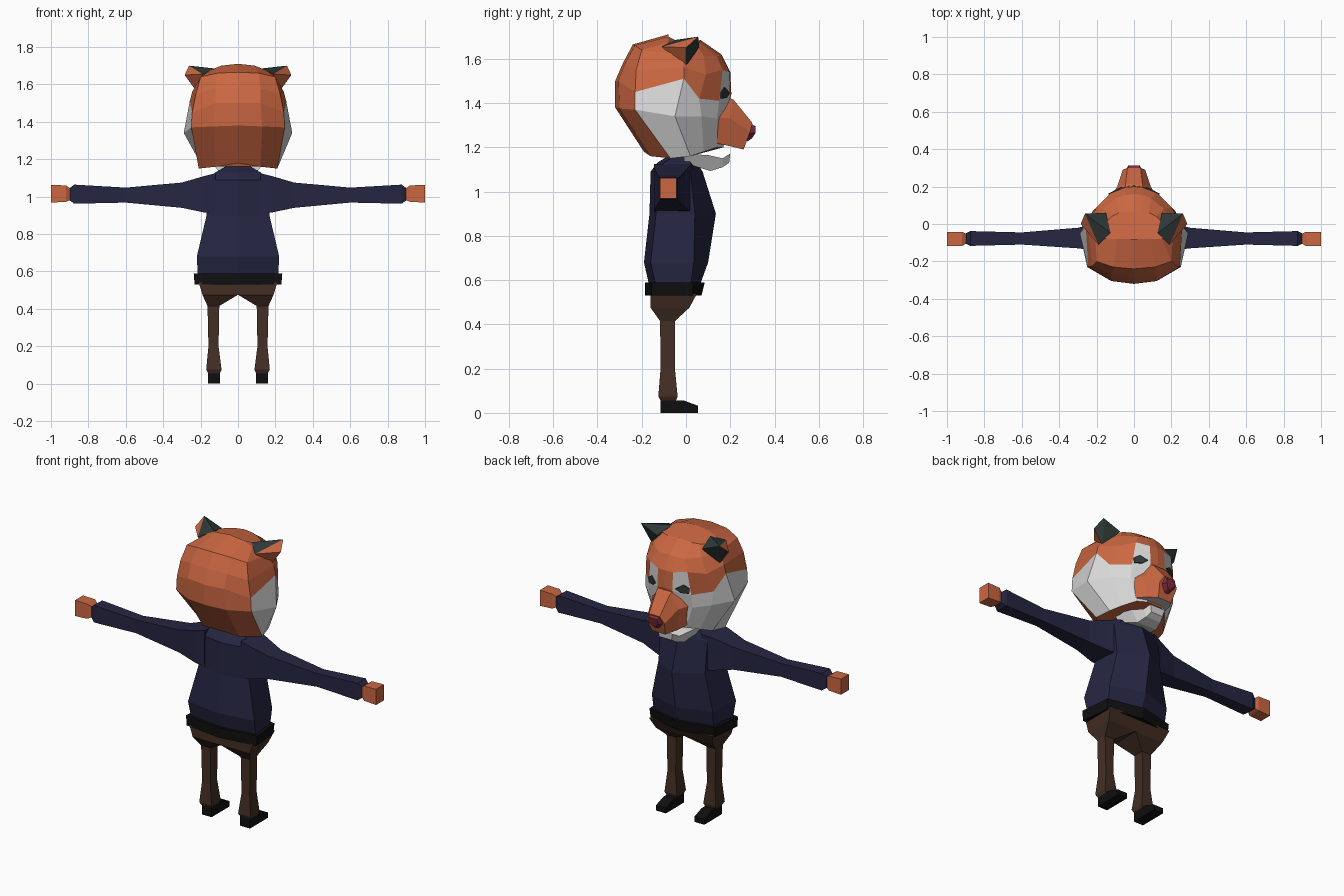
import bpy, bmesh
from mathutils import Vector

if "Cube" in bpy.data.objects:
    bpy.data.objects.remove(bpy.data.objects["Cube"])


def mat(name, r, g, b):
    m = bpy.data.materials.new(name)
    lin = [(c / 255 / 12.92) if c < 11 else ((c / 255 + 0.055) / 1.055) ** 2.4 for c in (r, g, b)]
    m.diffuse_color = (*lin, 1)
    m.use_nodes = True
    m.node_tree.nodes["Principled BSDF"].inputs["Base Color"].default_value = m.diffuse_color
    return m


ORANGE = mat("orange_fur", 203, 103, 66)
WHITE = mat("white_fur", 216, 216, 216)
DARK = mat("dark_fur", 46, 57, 55)
NAVY = mat("navy_cloth", 37, 37, 66)
BROWN = mat("brown_cloth", 68, 47, 36)
BLACK = mat("black_leather", 15, 15, 15)
RED = mat("nose_red", 125, 45, 62)


def make(name, verts, faces, mats, idx=None):
    me = bpy.data.meshes.new(name)
    me.from_pydata([tuple(v) for v in verts], [], faces)
    for m in mats:
        me.materials.append(m)
    for p in me.polygons:
        p.material_index = idx[p.index] if idx else 0
    bm = bmesh.new()
    bm.from_mesh(me)
    bmesh.ops.recalc_face_normals(bm, faces=bm.faces)
    bm.to_mesh(me)
    bm.free()
    ob = bpy.data.objects.new(name, me)
    bpy.context.collection.objects.link(ob)
    return ob


def loft(name, rings, mats, rule=None):
    """Skin closed rings; rule(band, column) gives the material slot."""
    n = len(rings[0])
    verts = [p for r in rings for p in r]
    faces, idx = [], []
    for k in range(len(rings) - 1):
        for i in range(n):
            j = (i + 1) % n
            faces.append((k * n + i, k * n + j, (k + 1) * n + j, (k + 1) * n + i))
            idx.append(rule(k, i) if rule else 0)
    faces += [tuple(range(n)), tuple(range(len(verts) - n, len(verts)))]
    idx += [rule(0, n // 2) if rule else 0, 0]
    return make(name, verts, faces, mats, idx)


def sym(half):
    """Complete a half ring by mirroring across x = 0."""
    return half + [(-x, y, z) for x, y, z in reversed(half) if x > 0]


def box_ring(axis, t, a0, a1, b0, b1):
    c = [(a0, b0), (a1, b0), (a1, b1), (a0, b1)]
    return [(t, a, b) if axis == "x" else (a, b, t) for a, b in c]


def pair(name, verts_fn):
    """Build a part on the right and its reflection on the left."""
    for s, side in ((1, "right"), (-1, "left")):
        verts_fn(side + "_" + name, s)


def flip(rings, s):
    return [[(s * x, y, z) for x, y, z in r] for r in rings]


# Head: half rings running from back centre to face centre, bottom to top
H0 = [(0, -.19, 1.18), (.12, -.16, 1.16), (.21, -.07, 1.15), (.19, .02, 1.16),
      (.15, .08, 1.18), (.10, .14, 1.20), (.05, .17, 1.20), (0, .17, 1.20)]
H1 = [(0, -.32, 1.38), (.13, -.30, 1.375), (.25, -.23, 1.37), (.29, -.05, 1.34),
      (.22, .07, 1.34), (.14, .14, 1.33), (.05, .18, 1.34), (0, .18, 1.35)]
H2 = [(0, -.32, 1.50), (.12, -.305, 1.50), (.245, -.23, 1.45), (.258, -.01, 1.51),
      (.225, .06, 1.42), (.14, .15, 1.41), (.05, .20, 1.43), (0, .205, 1.44)]
H3 = [(0, -.285, 1.58), (.12, -.275, 1.58), (.225, -.225, 1.55), (.245, -.01, 1.56),
      (.20, .09, 1.53), (.125, .165, 1.55), (.05, .195, 1.54), (0, .20, 1.54)]
H4 = [(0, -.24, 1.665), (.11, -.23, 1.66), (.20, -.20, 1.64), (.21, -.02, 1.62),
      (.16, .08, 1.615), (.09, .14, 1.61), (.045, .155, 1.615), (0, .16, 1.62)]
H5 = [(0, -.08, 1.71), (.09, -.08, 1.70), (.15, -.08, 1.675), (.165, -.01, 1.665),
      (.12, .04, 1.67), (.08, .06, 1.675), (.04, .065, 1.68), (0, .065, 1.685)]


def head_rule(band, col):
    c = min(col, 13 - col)
    cheek = band < 2 and 2 <= c <= 5
    brow = band == 2 and c == 5
    return 1 if cheek or brow else 0


loft("head", [sym(h) for h in (H0, H1, H2, H3, H4, H5)], [ORANGE, WHITE], head_rule)


# Eyes: thin plates lying on the brow patches
def eye(name, s):
    a, b, d, c = (Vector(p) for p in (H2[5], H2[6], H3[5], H3[6]))
    nrm = (b - a).cross(d - a).normalized()
    if nrm.y < 0:
        nrm = -nrm
    out = []
    for off in (.001, .008):
        ring = []
        for u, v in ((.02, .28), (.35, .42), (.85, .16), (.55, .02), (.1, .06)):
            p = a.lerp(b, u).lerp(d.lerp(c, u), v) + nrm * off
            ring.append((s * p.x, p.y, p.z))
        out.append(ring)
    loft(name, out, [DARK])


pair("eye", eye)


# Ears: dark inside and front, orange behind
def ear(name, s):
    pts = [(.262, .055, 1.70), (.285, 0, 1.65), (.125, -.05, 1.685),
           (.15, .06, 1.655), (.19, -.11, 1.655), (.22, .0, 1.56)]
    faces = [(0, 3, 2), (0, 2, 4), (0, 5, 3), (0, 1, 5), (0, 4, 1), (1, 4, 5), (2, 3, 5), (2, 5, 4)]
    make(name, [(s * x, y, z) for x, y, z in pts], faces, [DARK, ORANGE], [0, 0, 0, 0, 1, 1, 0, 1])


pair("ear", ear)

# Snout: orange wedge with a white underside, plus nose and lower jaw
snout = [[(.05, .12, 1.46), (.135, .12, 1.34), (.11, .13, 1.22)],
         [(.045, .215, 1.415), (.09, .20, 1.33), (.085, .20, 1.205)],
         [(.035, .30, 1.31), (.06, .29, 1.27), (.045, .26, 1.19)]]
loft("snout", [sym(r) for r in snout], [ORANGE, WHITE], lambda k, c: 1 if c == 2 else 0)
loft("nose", [sym([(.037, .285, 1.312), (.045, .285, 1.265), (.012, .275, 1.225)]),
              sym([(.028, .314, 1.295), (.03, .314, 1.265), (.008, .298, 1.24)])], [RED])
jaw = [[(.13, -.01, 1.17), (.10, -.01, 1.13)],
       [(.10, .10, 1.165), (.065, .11, 1.093)],
       [(.07, .165, 1.15), (.05, .165, 1.11)],
       [(.05, .20, 1.172), (.04, .195, 1.13)]]
loft("lower_jaw", [sym(r) for r in jaw], [WHITE])


# Torso and belt: ridged front, shallow ridged back
def body_ring(z, w, yb, ys, yf):
    return sym([(0, yb, z), (w, yb + .03, z), (w * .92, ys, z), (0, yf, z)])


loft("torso", [body_ring(.57, .215, -.165, .02, .06),
               body_ring(.68, .22, -.19, .035, .10),
               body_ring(.90, .168, -.165, .04, .135),
               body_ring(1.09, .17, -.16, .02, .075),
               body_ring(1.13, .12, -.13, .02, .05),
               body_ring(1.165, .06, -.075, .01, .03)], [NAVY])
loft("belt", [body_ring(.53, .232, -.185, .03, .07),
              body_ring(.59, .237, -.185, .035, .085)], [BLACK])


# Arms with sleeves and block hands
def arm(name, s):
    rings = [box_ring("x", *r) for r in (
        (.12, -.145, .03, .91, 1.125), (.18, -.145, .01, .915, 1.11),
        (.30, -.13, -.02, .94, 1.075), (.60, -.11, -.045, .968, 1.048),
        (.875, -.117, -.038, .962, 1.064), (.90, -.105, -.05, .98, 1.045))]
    loft(name, flip(rings, s), [NAVY])


def hand(name, s):
    rings = [box_ring("x", *r) for r in (
        (.89, -.10, -.055, .985, 1.04), (.92, -.118, -.042, .972, 1.06),
        (1.0, -.118, -.042, .968, 1.062))]
    loft(name, flip(rings, s), [ORANGE])


# Trouser legs and boots
def leg(name, s):
    rings = [box_ring("z", *r) for r in (
        (.54, 0, .21, -.16, .05), (.475, 0, .19, -.16, .015),
        (.415, .1, .163, -.117, -.05), (.2, .104, .158, -.115, -.05),
        (.075, .088, .17, -.125, -.038), (.055, .097, .16, -.115, -.045))]
    loft(name, flip(rings, s), [BROWN])


def boot(name, s):
    prof = [(-.115, 0), (.055, 0), (.055, .032), (-.01, .056), (-.115, .058)]
    loft(name, [[(s * x, y, z) for y, z in prof] for x in (.095, .16)], [BLACK])


for part, fn in (("arm", arm), ("hand", hand), ("leg", leg), ("boot", boot)):
    pair(part, fn)
